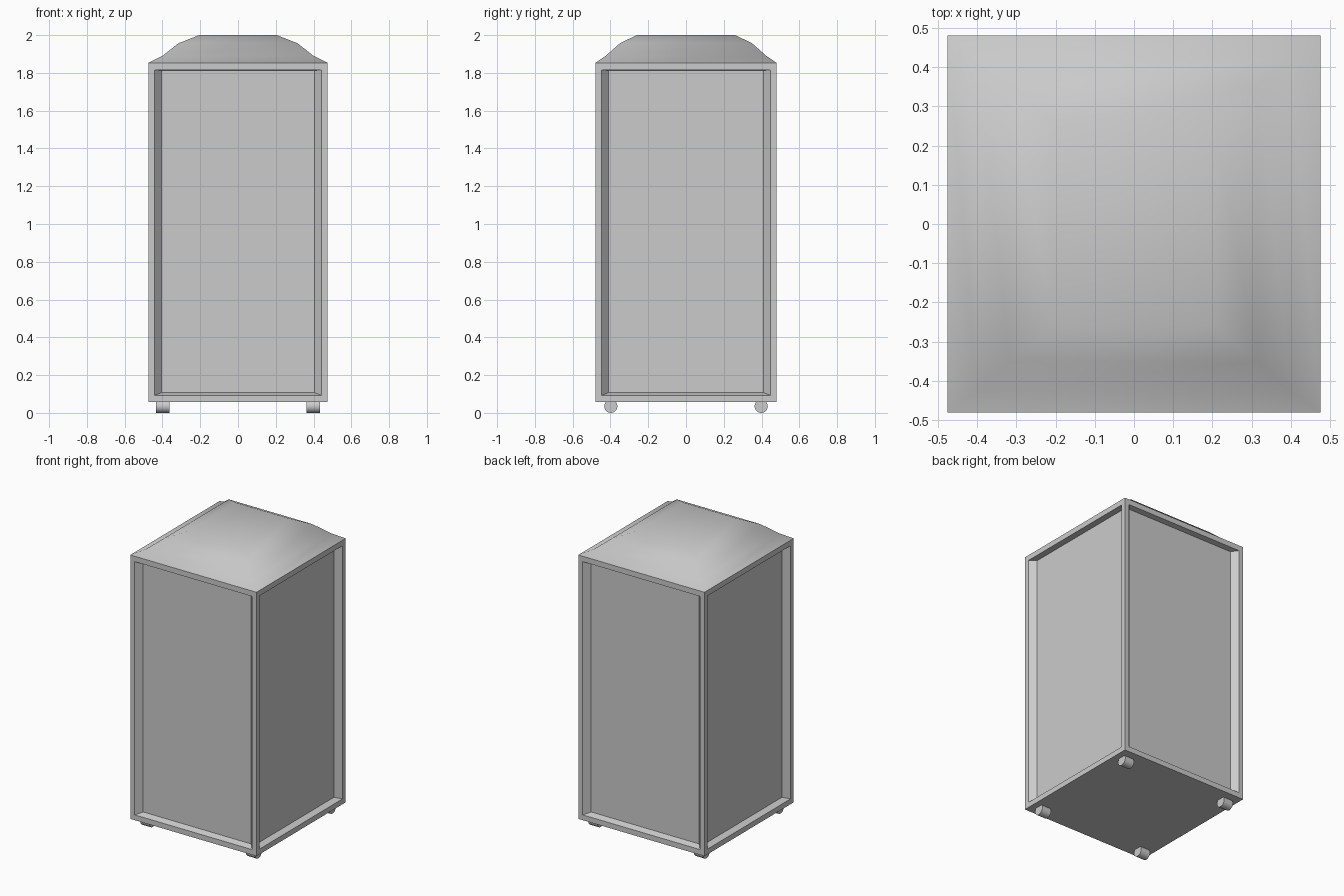
import bpy, bmesh
from math import pi, radians
from mathutils import Matrix

if "Cube" in bpy.data.objects:
    bpy.data.objects.remove(bpy.data.objects["Cube"])

HX, HY = 0.475, 0.48          # half width and half depth
Z0, Z1 = 0.057, 1.853         # cabinet bottom and top


def finish(bm, name, angle=None):
    bmesh.ops.remove_doubles(bm, verts=bm.verts, dist=1e-4)
    bmesh.ops.recalc_face_normals(bm, faces=bm.faces)
    me = bpy.data.meshes.new(name)
    bm.to_mesh(me)
    bm.free()
    ob = bpy.data.objects.new(name, me)
    bpy.context.collection.objects.link(ob)
    if angle:
        bpy.ops.object.select_all(action='DESELECT')
        ob.select_set(True)
        bpy.context.view_layer.objects.active = ob
        bpy.ops.object.shade_smooth_by_angle(angle=radians(angle))
    return ob


def stack(bm, rings):
    """Join successive four-cornered rings; return the vertex loops."""
    loops = [[bm.verts.new(p) for p in r] for r in rings]
    for a, b in zip(loops, loops[1:]):
        for i in range(4):
            j = (i + 1) % 4
            bm.faces.new((a[i], a[j], b[j], b[i]))
    return loops


def upright(w, y, lo, hi):
    return [(-w, y, lo), (w, y, lo), (w, y, hi), (-w, y, hi)]


def flat(x, y, z):
    return [(-x, -y, z), (x, -y, z), (x, y, z), (-x, y, z)]


# Cabinet: four framed sides with sloped recesses
bm = bmesh.new()
for k in range(4):
    w, d = (HX, HY) if k % 2 == 0 else (HY, HX)
    loops = stack(bm, [upright(w, -d, Z0, Z1),
                       upright(w - 0.033, -d, 0.093, 1.816),
                       upright(w - 0.069, -d + 0.04, 0.107, 1.813)])
    bm.faces.new(loops[-1])
    verts = [v for loop in loops for v in loop]
    bmesh.ops.rotate(bm, verts=verts, cent=(0, 0, 0),
                     matrix=Matrix.Rotation(k * pi / 2, 3, 'Z'))
for z in (Z0, Z1):
    bm.faces.new([bm.verts.new(p) for p in flat(HX, HY, z)])
finish(bm, "cabinet")

# Lid: flared hipped roof with a flat top
bm = bmesh.new()
loops = stack(bm, [flat(HX, HY, Z1), flat(0.40, 0.425, 1.89),
                   flat(0.315, 0.35, 1.957), flat(0.205, 0.26, 2.0)])
bm.faces.new(loops[-1])
bm.faces.new(loops[0])
finish(bm, "lid", 50)

# Casters: short rollers lying along x
for sx, nx in ((-1, "left"), (1, "right")):
    for sy, ny in ((-1, "front"), (1, "back")):
        bm = bmesh.new()
        m = Matrix.Translation((sx * 0.398, sy * 0.398, 0.035)) @ Matrix.Rotation(pi / 2, 4, 'Y')
        bmesh.ops.create_cone(bm, cap_ends=True, segments=24, radius1=0.035,
                              radius2=0.035, depth=0.07, matrix=m)
        finish(bm, f"caster_{ny}_{nx}", 40)
